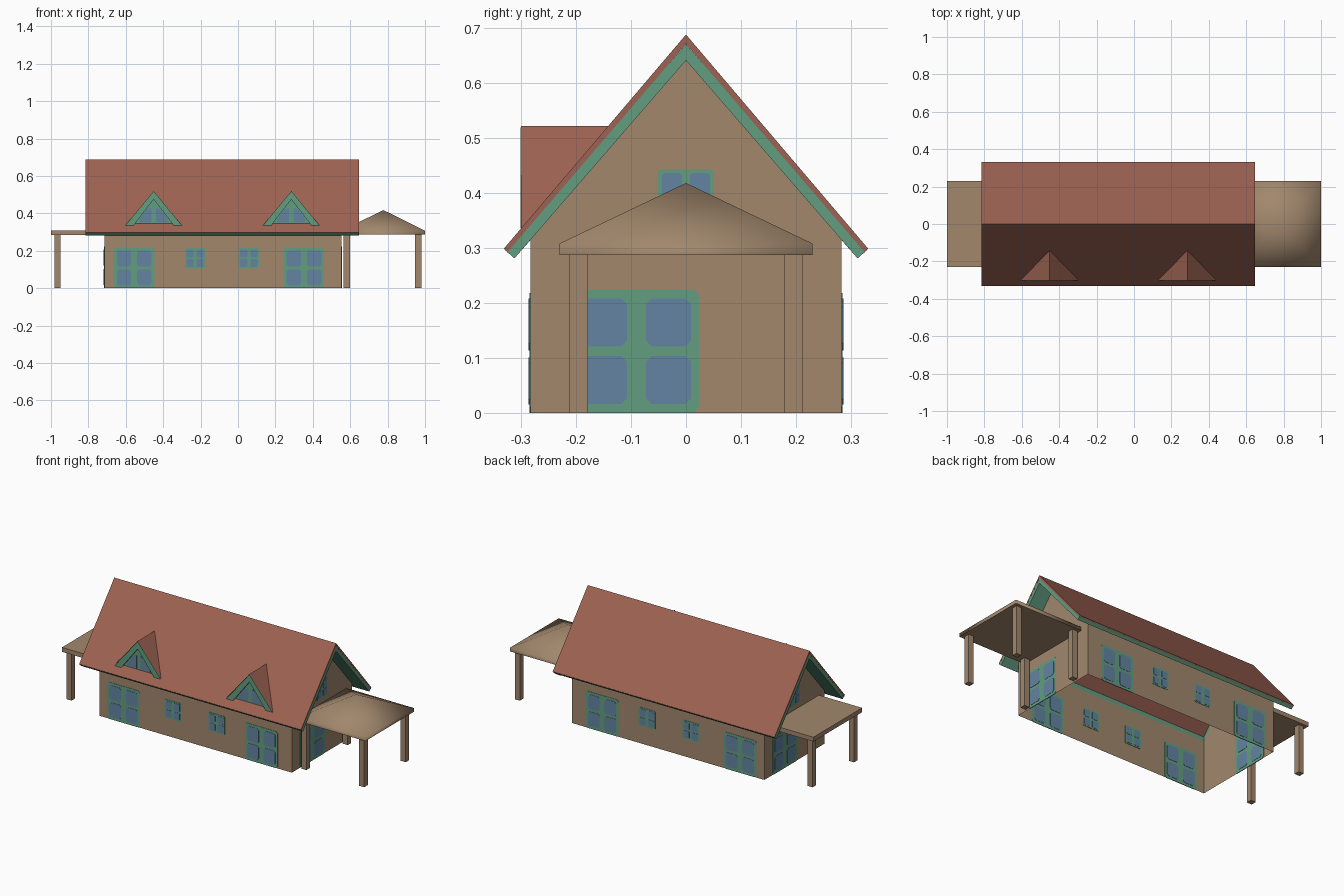
import bpy, bmesh

if "Cube" in bpy.data.objects:
    bpy.data.objects.remove(bpy.data.objects["Cube"])

def material(name, rgb):
    m = bpy.data.materials.new(name)
    m.diffuse_color = (*rgb, 1)
    m.use_nodes = True
    m.node_tree.nodes["Principled BSDF"].inputs["Base Color"].default_value = m.diffuse_color
    return m

WALL, RED, GREEN, BLUE = range(4)
MATS = [material("tan_wall", (0.36, 0.245, 0.152)),
        material("red_roof", (0.335, 0.122, 0.084)),
        material("green_trim", (0.125, 0.34, 0.22)),
        material("blue_glass", (0.125, 0.23, 0.36))]

def finish(name, bm, recalc=True):
    if recalc:
        bmesh.ops.recalc_face_normals(bm, faces=bm.faces[:])
    me = bpy.data.meshes.new(name)
    bm.to_mesh(me)
    bm.free()
    for m in MATS:
        me.materials.append(m)
    ob = bpy.data.objects.new(name, me)
    bpy.context.collection.objects.link(ob)
    return ob

def polys(name, verts, faces, mat, recalc=True):
    bm = bmesh.new()
    vs = [bm.verts.new(v) for v in verts]
    for f in faces:
        bm.faces.new([vs[i] for i in f]).material_index = mat
    return finish(name, bm, recalc)

def prisms(name, parts):
    """Each part: (profile of (u, z), axis, start, end, material)."""
    bm = bmesh.new()
    for prof, axis, a, b, mat in parts:
        put = (lambda t, u, z: (t, u, z)) if axis == 'x' else (lambda t, u, z: (u, t, z))
        n = len(prof)
        lo = [bm.verts.new(put(a, u, z)) for u, z in prof]
        hi = [bm.verts.new(put(b, u, z)) for u, z in prof]
        fs = [bm.faces.new(lo), bm.faces.new(hi[::-1])]
        fs += [bm.faces.new((lo[i], hi[i], hi[(i + 1) % n], lo[(i + 1) % n])) for i in range(n)]
        for f in fs:
            f.material_index = mat
    return finish(name, bm)

def rect(u0, u1, z0, z1, c=0.0):
    if c == 0:
        return [(u0, z0), (u1, z0), (u1, z1), (u0, z1)]
    return [(u0 + c, z0), (u1 - c, z0), (u1, z0 + c), (u1, z1 - c),
            (u1 - c, z1), (u0 + c, z1), (u0, z1 - c), (u0, z0 + c)]

def window(name, axis, pos, c, half, z0, z1):
    """Green rounded frame with 2 x 2 panes, showing on both sides of a wall."""
    b, g = half * 0.14, half * 0.15
    zm = (z0 + z1) / 2
    parts = [(rect(c - half, c + half, z0, z1, half * 0.1), axis, pos - 0.002, pos + 0.002, GREEN)]
    for u0, u1 in ((c - half + b, c - g), (c + g, c + half - b)):
        for w0, w1 in ((z0 + b, zm - g / 2), (zm + g / 2, z1 - b)):
            parts.append((rect(u0, u1, w0, w1, half * 0.09), axis, pos - 0.0035, pos + 0.0035, BLUE))
    prisms(name, parts)

# House walls: open shell without a floor
X0, X1, W, H, A = -0.715, 0.553, 0.283, 0.322, 0.645
v = []
for x in (X0, X1):
    v += [(x, -W, 0), (x, W, 0), (x, W, H), (x, 0, A), (x, -W, H)]
polys("house_walls", v, [(0, 4, 3, 2, 1), (5, 6, 7, 8, 9), (0, 5, 9, 4), (1, 2, 7, 6)], WALL, False)

# Main roof: red covering over green trim at gables and eaves
R0, R1 = -0.815, 0.647
prisms("roof_covering", [([(-0.331, 0.299), (0, 0.688), (0.331, 0.299), (0.325, 0.292),
                           (0, 0.671), (-0.325, 0.292)], 'x', R0, R1, RED)])
band = [(-0.329, 0.296), (0, 0.67), (0.329, 0.296), (0.312, 0.281), (0, 0.641), (-0.312, 0.281)]
prisms("gable_trim", [(band, 'x', R0 + 0.0005, X0, GREEN), (band, 'x', X1, R1 - 0.0005, GREEN)])
prisms("eave_trim", [([(s * W, 0.343), (s * 0.329, 0.296), (s * 0.312, 0.281), (s * W, 0.314)],
                      'x', X0, X1, GREEN) for s in (-1, 1)])

# Doors and windows on the long walls
for side, y in (("front", -W), ("back", W)):
    for i, x in enumerate((-0.555, 0.353)):
        window(f"{side}_door_{i + 1}", 'y', y, x, 0.108, 0.0, 0.218)
    for i, x in enumerate((-0.23, 0.058)):
        window(f"{side}_window_{i + 1}", 'y', y, x, 0.054, 0.106, 0.216)

# Doors and gable windows on the end walls
for side, x, c in (("right", X1, -0.09), ("left", X0, 0.09)):
    window(f"{side}_door", 'x', x, c, 0.115, 0.0, 0.224)
    window(f"{side}_gable_window", 'x', x, 0.0, 0.051, 0.338, 0.443)

# Dormers on the front slope
for i, x in enumerate((-0.451, 0.285)):
    polys(f"dormer_roof_{i + 1}",
          [(x + 0.155, -0.30, 0.335), (x - 0.155, -0.30, 0.335), (x, -0.30, 0.522), (x, -0.141, 0.522)],
          [(0, 3, 2), (1, 2, 3)], RED, False)
    chevron = [(x - 0.152, 0.335), (x, 0.519), (x + 0.152, 0.335),
               (x + 0.108, 0.335), (x, 0.475), (x - 0.108, 0.335)]
    parts = [(chevron, 'y', -0.301, -0.286, GREEN),
             ([(x - 0.115, 0.338), (x + 0.115, 0.338), (x, 0.485)], 'y', -0.290, -0.286, GREEN)]
    for s in (-1, 1):
        pane = [(x + s * u, z) for u, z in
                ((0.012, 0.352), (0.076, 0.352), (0.076, 0.37), (0.036, 0.422), (0.012, 0.43))]
        parts.append((pane, 'y', -0.292, -0.288, BLUE))
    prisms(f"dormer_front_{i + 1}", parts)

# Right porch: smooth pyramid roof on four posts
px0, px1, py = X1 + 0.001, 1.0, 0.23
base = [(px0, -py), (px1, -py), (px1, py), (px0, py)]
v = [(x, y, z) for z in (0.287, 0.308) for x, y in base] + [((px0 + px1) / 2, 0, 0.418)]
f = [(3, 2, 1, 0)]
for i in range(4):
    j = (i + 1) % 4
    f += [(i, j, 4 + j, 4 + i), (4 + i, 4 + j, 8)]
porch = polys("right_porch_roof", v, f, WALL)
for p in porch.data.polygons:
    p.use_smooth = p.normal.z > -0.5
for e in porch.data.edges:
    e.use_edge_sharp = max(e.vertices) < 4

# Left porch: flat roof on two posts
prisms("left_porch_roof", [(rect(-0.229, 0.229, 0.284, 0.31), 'x', -1.0, X0 - 0.001, WALL)])

# Porch posts
for name, xs in (("right_porch_post", (0.565, 0.947)), ("left_porch_post", (-0.982,))):
    for i, x in enumerate(xs):
        for s, end in ((-1, "front"), (1, "back")):
            prisms(f"{name}_{end}_{i + 1}",
                   [(rect(s * 0.195 - 0.0165, s * 0.195 + 0.0165, 0, 0.288), 'x', x, x + 0.033, WALL)])
